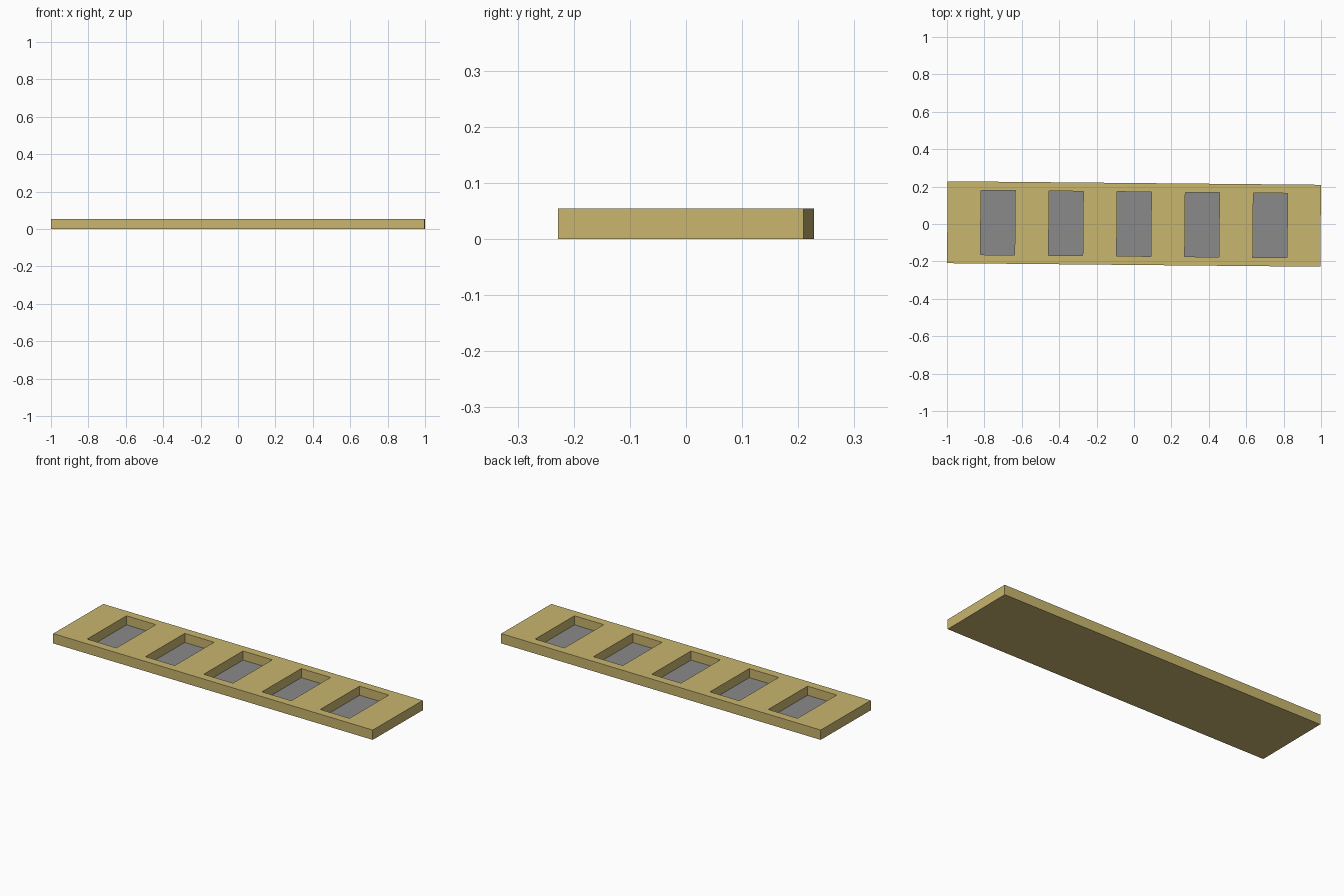
import bpy
import bmesh
from mathutils import Matrix, Vector

if "Cube" in bpy.data.objects:
    bpy.data.objects.remove(bpy.data.objects["Cube"])

LENGTH, DEPTH, HEIGHT = 1.996, 0.438, 0.055
POCKET_X, POCKET_Y, FLOOR_Z = 0.183, 0.344, 0.004
SPACING, COUNT = 0.364, 5
TILT = -0.0095


def make_material(name, rgb):
    mat = bpy.data.materials.new(name)
    mat.use_nodes = True
    mat.diffuse_color = (*rgb, 1)
    mat.node_tree.nodes["Principled BSDF"].inputs["Base Color"].default_value = (*rgb, 1)
    return mat


wood = make_material("pale wood", (0.584, 0.468, 0.159))
grey = make_material("grey lining", (0.254, 0.254, 0.254))

# Solid slab
bm = bmesh.new()
bmesh.ops.create_cube(bm, size=1, matrix=Matrix.Translation((0, 0, HEIGHT / 2))
                      @ Matrix.Diagonal((LENGTH, DEPTH, HEIGHT, 1)))

# Cut lines along the edges of the pockets
centres = [(i - (COUNT - 1) / 2) * SPACING for i in range(COUNT)]
cuts = [(c + s * POCKET_X / 2, 0) for c in centres for s in (-1, 1)]
cuts += [(0, s * POCKET_Y / 2) for s in (-1, 1)]
for x, y in cuts:
    point = Vector((x, y, 0))
    bmesh.ops.bisect_plane(bm, geom=bm.verts[:] + bm.edges[:] + bm.faces[:],
                           plane_co=point, plane_no=point.normalized() if point.length > 0 else (1, 0, 0))


# Sink the pockets and line their floors
def is_pocket(face):
    c = face.calc_center_median()
    return (face.normal.z > 0.9 and abs(c.y) < 0.01
            and any(abs(c.x - x) < 0.01 for x in centres))


bm.normal_update()
floors = bmesh.ops.extrude_discrete_faces(bm, faces=[f for f in bm.faces if is_pocket(f)])["faces"]
for face in floors:
    face.material_index = 1
    for vert in face.verts:
        vert.co.z = FLOOR_Z
bmesh.ops.recalc_face_normals(bm, faces=bm.faces[:])

mesh = bpy.data.meshes.new("pocketed_board")
bm.to_mesh(mesh)
bm.free()
mesh.materials.append(wood)
mesh.materials.append(grey)
board = bpy.data.objects.new("pocketed_board", mesh)
board.rotation_euler.z = TILT
bpy.context.collection.objects.link(board)
